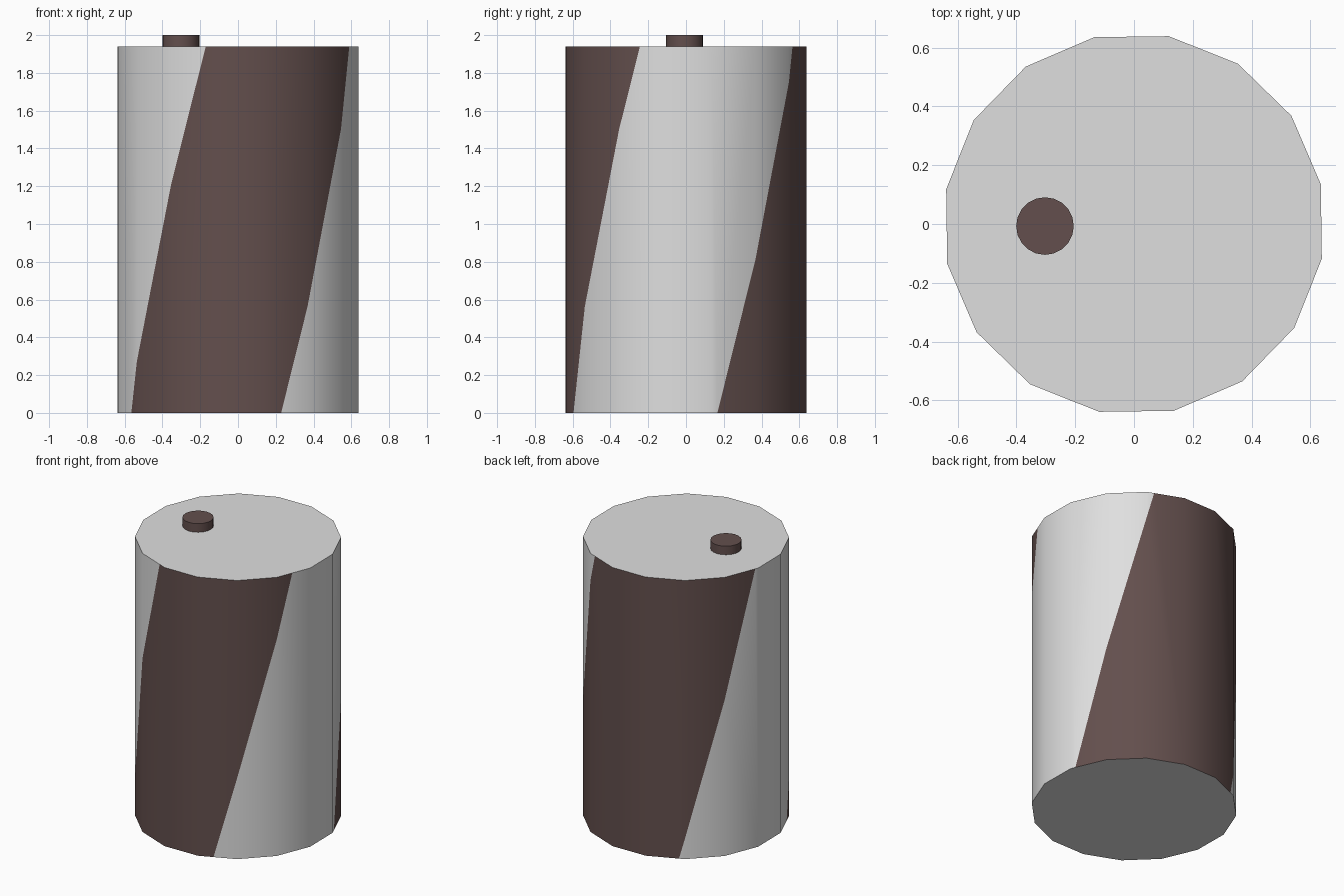
import bpy, bmesh, math
from mathutils import Vector

if "Cube" in bpy.data.objects:
    bpy.data.objects.remove(bpy.data.objects["Cube"])

R, H, N = 0.65, 1.94, 16
OFFSET = math.radians(12)
TWIST = math.radians(46.5)                       # stripe rotation over the full height
EDGES = [math.radians(a - 90) for a in (-62, 21, 105, 211)]   # stripe edges at z = 0
TAU = 2 * math.pi


def material(name, rgb):
    m = bpy.data.materials.new(name)
    m.diffuse_color = (*rgb, 1)
    m.use_nodes = True
    m.node_tree.nodes["Principled BSDF"].inputs["Base Color"].default_value = m.diffuse_color
    return m


grey = material("light grey", (0.74, 0.74, 0.74))
brown = material("dark brown", (0.125, 0.078, 0.074))


def prism(bm, n, radius, z0, z1, offset, cx=0, cy=0):
    """Closed n-sided prism; returns the side faces in order."""
    rings = [[bm.verts.new((cx + radius * math.cos(offset + TAU * i / n),
                            cy + radius * math.sin(offset + TAU * i / n), z))
              for i in range(n)] for z in (z0, z1)]
    lo, hi = rings
    bm.faces.new(lo[::-1])
    bm.faces.new(hi)
    return [bm.faces.new((lo[i], lo[(i + 1) % n], hi[(i + 1) % n], hi[i])) for i in range(n)]


def finish(bm, name, mats):
    me = bpy.data.meshes.new(name)
    bm.to_mesh(me)
    bm.free()
    for m in mats:
        me.materials.append(m)
    ob = bpy.data.objects.new(name, me)
    bpy.context.collection.objects.link(ob)
    bpy.ops.object.select_all(action='DESELECT')
    ob.select_set(True)
    bpy.context.view_layer.objects.active = ob
    bpy.ops.object.shade_smooth_by_angle(angle=math.radians(40))


# Body: cut each flat side along the slanted stripe edges
bm = bmesh.new()
prism(bm, N, R, 0, H, OFFSET)
facet = lambda f: int(((math.atan2(f.calc_center_median().y, f.calc_center_median().x) - OFFSET) % TAU) / (TAU / N))
for i in range(N):
    a0, a1 = OFFSET + TAU * i / N, OFFSET + TAU * (i + 1) / N
    for e in EDGES:
        for turn in (-1, 0, 1):
            b = e + turn * TAU
            z0, z1 = (a0 - b) / TWIST * H, (a1 - b) / TWIST * H
            if z1 <= 0 or z0 >= H:
                continue
            p0 = Vector((R * math.cos(a0), R * math.sin(a0), z0))
            p1 = Vector((R * math.cos(a1), R * math.sin(a1), z1))
            mid = (a0 + a1) / 2
            out = Vector((math.cos(mid), math.sin(mid), 0))
            faces = [f for f in bm.faces if abs(f.normal.z) < 0.5 and facet(f) == i]
            geom = faces + list({x for f in faces for x in f.edges}) + list({v for f in faces for v in f.verts})
            bmesh.ops.bisect_plane(bm, geom=geom, dist=1e-5, plane_co=p0,
                                   plane_no=(p1 - p0).cross(out).normalized())
            bm.normal_update()

# Colour the stripes by unwinding the twist
for f in bm.faces:
    if abs(f.normal.z) < 0.5:
        c = f.calc_center_median()
        a = (math.atan2(c.y, c.x) - c.z / H * TWIST - EDGES[0]) % TAU
        w = [e - EDGES[0] for e in EDGES]
        f.material_index = 1 if a < w[1] or w[2] < a < w[3] else 0
finish(bm, "striped_body", [grey, brown])

# Small round knob on the top
bm = bmesh.new()
prism(bm, 20, 0.098, H, 2.0, 0, -0.303, -0.007)
finish(bm, "top_knob", [brown])
